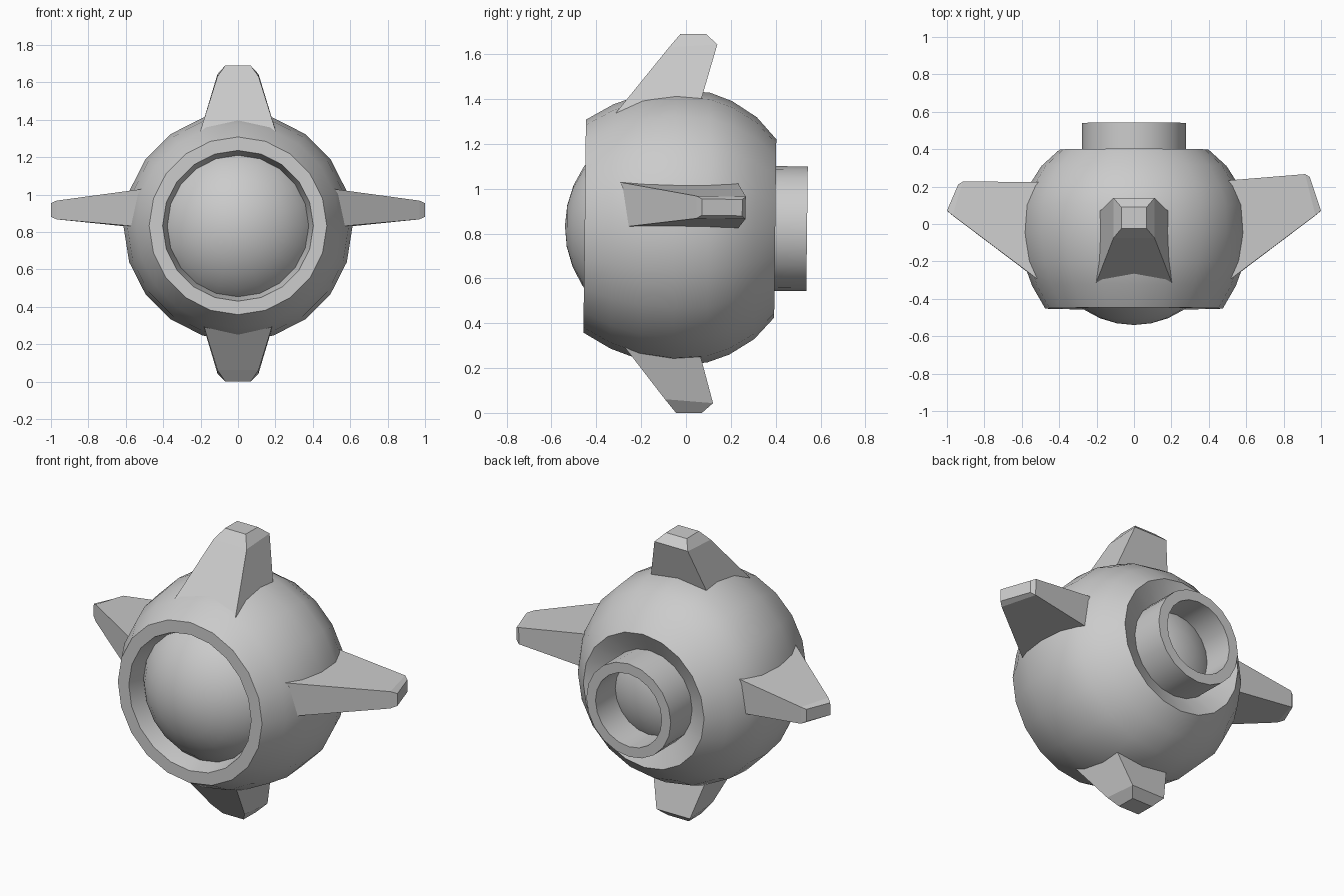
import bpy, bmesh, math
from mathutils import Matrix

if "Cube" in bpy.data.objects:
    bpy.data.objects.remove(bpy.data.objects["Cube"])

CZ = 0.8275
SIDES = 20
TILT = Matrix.Translation((0, 0, CZ)) @ Matrix.Rotation(-0.012, 4, 'X')


def finish(bm, name, smooth):
    """Turn a bmesh (built around the body centre) into an object."""
    bm.transform(TILT)
    me = bpy.data.meshes.new(name)
    bm.to_mesh(me)
    bm.free()
    ob = bpy.data.objects.new(name, me)
    bpy.context.collection.objects.link(ob)
    if smooth:
        bpy.ops.object.select_all(action='DESELECT')
        ob.select_set(True)
        bpy.context.view_layer.objects.active = ob
        bpy.ops.object.shade_smooth_by_angle(angle=math.radians(30))
    return ob


def lathe(name, profile):
    """Revolve (y, radius) points around the y axis."""
    bm = bmesh.new()
    rings = []
    for y, r in profile:
        angles = [2 * math.pi * j / SIDES for j in range(SIDES)]
        rings.append([bm.verts.new((r * math.cos(a), y, r * math.sin(a))) for a in angles])
    for a, b in zip(rings, rings[1:]):
        for j in range(SIDES):
            k = (j + 1) % SIDES
            bm.faces.new((a[j], b[j], b[k], a[k]))
    bmesh.ops.remove_doubles(bm, verts=bm.verts, dist=1e-5)
    return finish(bm, name, True)


def fin(name, rings):
    """Skin four-cornered rings from root to tip, capping both ends."""
    bm = bmesh.new()
    loops = [[bm.verts.new(p) for p in ring] for ring in rings]
    for a, b in zip(loops, loops[1:]):
        for j in range(4):
            k = (j + 1) % 4
            bm.faces.new((a[j], a[k], b[k], b[j]))
    bm.faces.new(loops[0])
    bm.faces.new(loops[-1])
    bmesh.ops.recalc_face_normals(bm, faces=bm.faces)
    return finish(bm, name, False)


# Round shell with a front rim and a dished back
lathe("body_shell", [(-0.33, 0.375), (-0.36, 0.38), (-0.452, 0.403), (-0.452, 0.475),
                     (-0.33, 0.545), (-0.2, 0.592), (-0.05, 0.612), (0.1, 0.602),
                     (0.2, 0.565), (0.31, 0.495), (0.398, 0.398), (0.335, 0.27)])

# Inner ball seen through the front opening and the rear tube
R, N = 0.475, 16
lathe("core_ball", [(-0.065 - R * math.cos(math.pi * i / N), R * math.sin(math.pi * i / N))
                    for i in range(N + 1)])

# Rear nozzle tube
lathe("rear_tube", [(0.3, 0.278), (0.54, 0.278), (0.54, 0.218), (0.33, 0.218)])

# Top and bottom fins: (half width, front y, front z, back y, back z)
VERT = [(0.222, -0.37, 1.27, 0.025, 1.27), (0.11, -0.085, 1.63, 0.13, 1.645),
        (0.068, -0.035, 1.69, 0.08, 1.69)]
for name, s in (("top_fin", 1), ("bottom_fin", -1)):
    rings = []
    for w, yf, zf, yb, zb in VERT:
        f, b = [s * (z - 0.845) + 0.845 - CZ for z in (zf, zb)]
        rings.append([(-w, yf, f), (w, yf, f), (w, yb, b), (-w, yb, b)])
    fin(name, rings)

# Side fins: (front x, front y, back x, back y, low z, high z)
for name, s, dy in (("right_fin", 1, 0), ("left_fin", -1, -0.04)):
    side = [(0.4, -0.385, 0.4, 0.222, 0.812, 1.04),
            (0.97, 0.045, 0.915, 0.265 + dy, 0.868, 0.968),
            (1.0, 0.07, 0.94, 0.25 + dy, 0.882, 0.955)]
    rings = []
    for xf, yf, xb, yb, lo, hi in side:
        lo, hi = lo - CZ, hi - CZ
        rings.append([(s * xf, yf, lo), (s * xf, yf, hi), (s * xb, yb, hi), (s * xb, yb, lo)])
    fin(name, rings)
